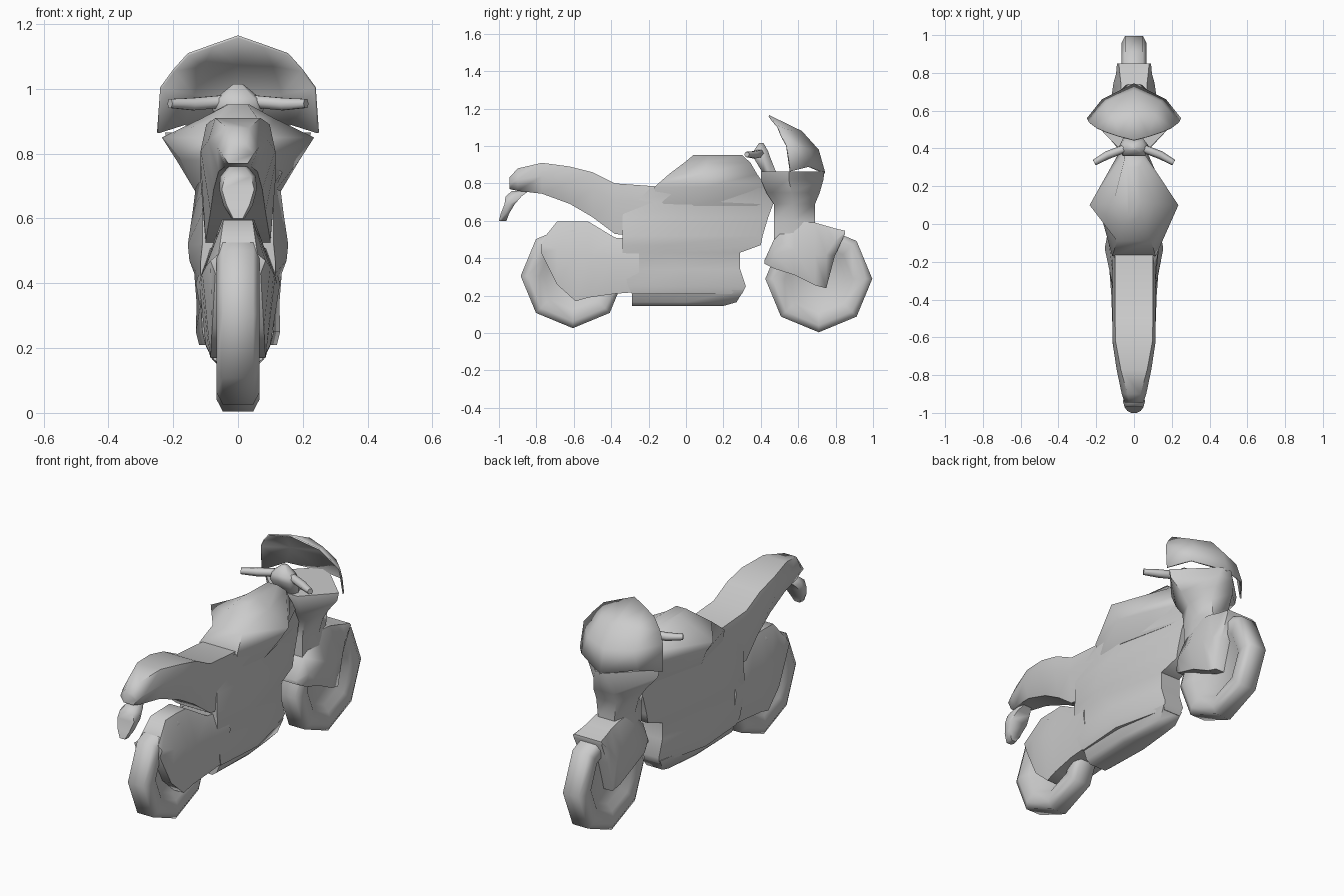
import bpy
import bmesh
import math
from mathutils import Vector

default_cube = bpy.data.objects.get("Cube")
if default_cube:
    bpy.data.objects.remove(default_cube, do_unlink=True)

# Single plain grey finish
grey = bpy.data.materials.new("plain_grey")
grey.use_nodes = True
grey.diffuse_color = (.6, .6, .6, 1)
grey.node_tree.nodes["Principled BSDF"].inputs["Base Color"].default_value = grey.diffuse_color


def finish(name, bm, angle=62):
    """Turn a bmesh into a shaded, coloured object."""
    bmesh.ops.remove_doubles(bm, verts=bm.verts, dist=.0005)
    bmesh.ops.recalc_face_normals(bm, faces=bm.faces)
    mesh = bpy.data.meshes.new(name)
    bm.to_mesh(mesh)
    bm.free()
    mesh.materials.append(grey)
    obj = bpy.data.objects.new(name, mesh)
    bpy.context.scene.collection.objects.link(obj)
    bpy.ops.object.select_all(action="DESELECT")
    obj.select_set(True)
    bpy.context.view_layer.objects.active = obj
    bpy.ops.object.shade_smooth_by_angle(angle=math.radians(angle))
    return obj


def loft(name, axis, rows):
    """Skin symmetric hexagonal sections stacked along the y or z axis.
    Each row: station, three positions across it, three half widths."""
    bm = bmesh.new()
    rings = []
    for station, *values in rows:
        half = list(zip(values[3:], values[:3]))
        outline = half + [(-x, pos) for x, pos in reversed(half)]
        rings.append([
            bm.verts.new((x, pos, station) if axis == "z" else (x, station, pos))
            for x, pos in outline])
    for lower, upper in zip(rings, rings[1:]):
        for i in range(len(lower)):
            j = (i + 1) % len(lower)
            bm.faces.new((lower[i], lower[j], upper[j], upper[i]))
    for end in (rings[0], rings[-1]):
        bm.faces.new(end)
    return finish(name, bm)


def wheel(name, y, z, radius):
    """Eight-sided tyre with a dished hub, spun around its axle."""
    bm = bmesh.new()
    half = [(0, .03), (.52, .024), (.64, .05), (.87, .066), (1, .047)]
    profile = half + [(r, -x) for r, x in reversed(half)]
    verts = [bm.verts.new((x, 0, r * radius)) for r, x in profile]
    edges = [bm.edges.new(pair) for pair in zip(verts, verts[1:])]
    bmesh.ops.spin(bm, geom=verts + edges, cent=(0, 0, 0), axis=(1, 0, 0),
                   angle=math.tau, steps=8, use_merge=True)
    bmesh.ops.translate(bm, verts=bm.verts, vec=Vector((0, y, z)))
    return finish(name, bm)


# Wheels
wheel("front_wheel", .71, .29, .286)
wheel("rear_wheel", -.605, .305, .279)

# Side fairing around the engine
loft("engine_fairing", "z", [
    (.21, -.29, 0, .3, .1, .12, .05),
    (.25, -.31, 0, .32, .11, .13, .06),
    (.34, -.33, -.02, .29, .115, .128, .06),
    (.43, -.34, -.1, .29, .115, .135, .06),
    (.47, -.34, -.12, .4, .115, .15, .05),
    (.52, -.34, -.13, .41, .11, .155, .05),
    (.62, -.34, -.05, .44, .11, .14, .05),
    (.7, -.32, .05, .47, .105, .13, .04),
    (.775, -.2, .1, .43, .1, .16, .05),
])

# Belly pan under the engine
loft("belly_pan", "z", [
    (.145, -.29, 0, .2, .05, .06, .04),
    (.165, -.29, 0, .27, .075, .08, .05),
    (.23, -.29, 0, .31, .1, .11, .06),
])

# Fuel tank
loft("fuel_tank", "z", [
    (.68, -.15, .05, .46, .11, .13, .04),
    (.78, -.17, .1, .43, .115, .19, .05),
    (.85, -.09, .1, .38, .09, .235, .05),
    (.91, -.01, .11, .345, .06, .11, .05),
    (.952, .04, .12, .3, .03, .035, .03),
])

# Seat sweeping up into the tail
loft("seat_and_tail", "y", [
    (-.1, .78, .7, .5, .1, .115, .1),
    (-.38, .8, .71, .53, .1, .115, .1),
    (-.5, .86, .77, .62, .1, .115, .085),
    (-.62, .89, .81, .69, .098, .115, .075),
    (-.77, .91, .84, .745, .07, .092, .06),
    (-.9, .88, .82, .76, .035, .065, .04),
    (-.945, .83, .8, .77, .025, .05, .03),
])

# Number plate holder under the tail
loft("plate_holder", "z", [
    (.6, -1, -.985, -.96, .015, .02, .015),
    (.64, -.99, -.965, -.945, .035, .045, .035),
    (.69, -.97, -.94, -.915, .05, .058, .05),
    (.73, -.965, -.92, -.88, .04, .055, .04),
    (.76, -.93, -.89, -.84, .02, .03, .02),
])

# Swingarm cover hugging the rear wheel
loft("rear_hugger", "y", [
    (-.25, .5, .4, .22, .1, .13, .1),
    (-.38, .51, .4, .21, .08, .12, .1),
    (-.52, .595, .42, .19, .05, .115, .09),
    (-.59, .597, .43, .17, .045, .11, .085),
    (-.69, .595, .45, .26, .045, .1, .08),
    (-.775, .49, .47, .43, .06, .085, .07),
])

# Front mudguard with fork covers
loft("front_mudguard", "y", [
    (.42, .39, .38, .37, .05, .07, .06),
    (.47, .5, .42, .345, .07, .1, .08),
    (.58, .6, .45, .31, .07, .12, .09),
    (.69, .59, .42, .255, .07, .117, .085),
    (.75, .573, .42, .24, .07, .108, .08),
    (.795, .56, .49, .41, .075, .095, .08),
    (.85, .547, .54, .53, .08, .09, .085),
])

# Steering column and headlight cowl
loft("headlight_cowl", "z", [
    (.45, .47, .58, .68, .06, .09, .05),
    (.6, .47, .57, .69, .06, .09, .05),
    (.69, .47, .57, .69, .07, .115, .06),
    (.75, .43, .565, .715, .08, .155, .06),
    (.82, .4, .55, .735, .085, .215, .045),
    (.865, .4, .55, .74, .08, .225, .03),
])

# Handlebar clamp
loft("handlebar_clamp", "z", [
    (.84, .42, .45, .49, .04, .05, .04),
    (.94, .36, .41, .45, .06, .08, .05),
    (.97, .36, .4, .44, .05, .07, .04),
    (1.015, .39, .4, .415, .01, .015, .01),
])

# Handlebar, slimmer toward the ends
bar = bpy.data.curves.new("handlebar", "CURVE")
bar.dimensions = "3D"
bar.bevel_depth = .02
bar.bevel_resolution = 1
bar.use_fill_caps = True
bar.materials.append(grey)
path = bar.splines.new("POLY")
half_bar = [(.21, .325, .955), (.14, .365, .953), (.06, .395, .96)]
points = half_bar + [(-x, y, z) for x, y, z in reversed(half_bar)]
path.points.add(len(points) - 1)
for point, place in zip(path.points, points):
    point.co = (*place, 1)
    point.radius = .8 if abs(place[0]) > .2 else 1.1
bpy.context.scene.collection.objects.link(bpy.data.objects.new("handlebar", bar))

# Windscreen: a thin mirrored dome with a pointed nose
columns = [
    [(0, .745, .855), (.17, .66, .89), (.25, .56, .865)],
    [(0, .71, .98), (.14, .65, .985), (.24, .54, 1.005)],
    [(0, .62, 1.08), (.11, .58, 1.075), (.2, .51, 1.06)],
    [(0, .445, 1.165), (.08, .465, 1.137), (.155, .49, 1.11)],
]
bm = bmesh.new()
for sign in (1, -1):
    grid = [[bm.verts.new((x * sign, y, z)) for x, y, z in row] for row in columns]
    for low, high in zip(grid, grid[1:]):
        for i in range(len(low) - 1):
            bm.faces.new((low[i], low[i + 1], high[i + 1], high[i]))
screen = finish("windscreen", bm)
shell = screen.modifiers.new("thickness", "SOLIDIFY")
shell.thickness = .008
